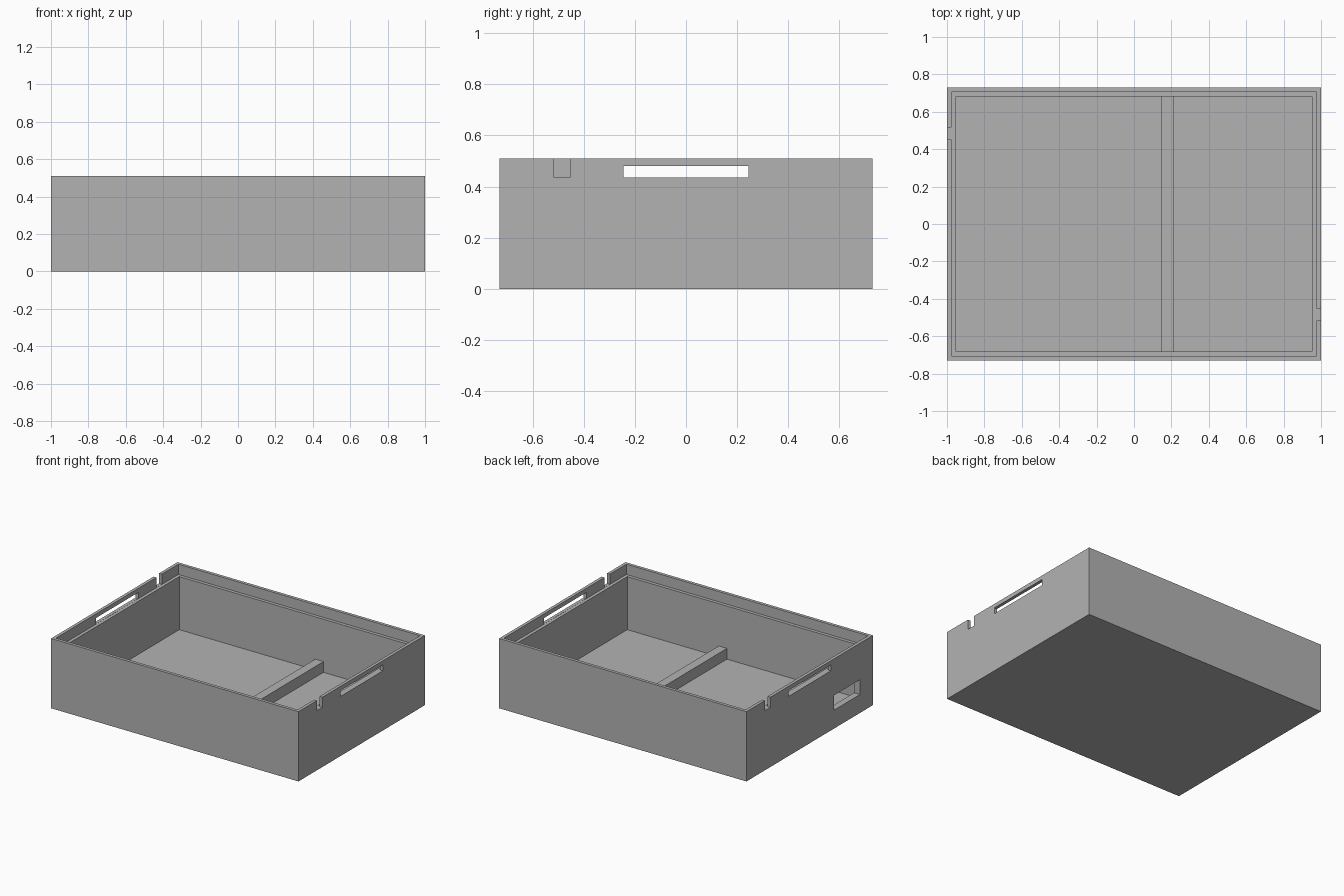
import bpy

cube = bpy.data.objects.get("Cube")
if cube:
    bpy.data.objects.remove(cube, do_unlink=True)

# Single plain grey
grey = bpy.data.materials.new("plain grey")
grey.use_nodes = True
colour = (0.45, 0.45, 0.45, 1)
grey.diffuse_color = colour
grey.node_tree.nodes["Principled BSDF"].inputs["Base Color"].default_value = colour


def box(name, low, high):
    """Axis-aligned box between two corners."""
    bpy.ops.mesh.primitive_cube_add(size=1)
    obj = bpy.context.object
    obj.name = name
    for v in obj.data.vertices:
        v.co = [b if c > 0 else a for c, a, b in zip(v.co, low, high)]
    obj.data.materials.append(grey)
    return obj


def cut(target, low, high):
    """Cut a box-shaped opening out of the target."""
    cutter = box("cutter", low, high)
    cutter.hide_render = True
    mod = target.modifiers.new("opening", "BOOLEAN")
    mod.operation = "DIFFERENCE"
    mod.solver = "EXACT"
    mod.object = cutter
    bpy.context.view_layer.objects.active = target
    bpy.ops.object.modifier_apply(modifier=mod.name)
    bpy.data.objects.remove(cutter, do_unlink=True)


X, Y, TOP = 1.0, 0.73, 0.51
LIP, WALL = 0.023, 0.047
LEDGE, FLOOR = 0.435, 0.047

# Open tray: deep cavity, then a wider recess that leaves the lid ledge
tray = box("tray", (-X, -Y, 0), (X, Y, TOP))
cut(tray, (WALL - X, WALL - Y, FLOOR), (X - WALL, Y - WALL, TOP + 0.1))
cut(tray, (LIP - X, LIP - Y, LEDGE), (X - LIP, Y - LIP, TOP + 0.1))

# Handle slot and cable notch in each end wall, turned half round
for side in (-1, 1):
    x0, x1 = sorted((side * (X + 0.05), side * (X - LIP - 0.01)))
    y0, y1 = sorted((-side * 0.453, -side * 0.516))
    cut(tray, (x0, -0.245, LEDGE + 0.001), (x1, 0.245, 0.48))
    cut(tray, (x0, y0, LEDGE + 0.001), (x1, y1, TOP + 0.1))

# Socket window low in the right end wall
cut(tray, (-X - 0.05, -0.58, 0.135), (WALL - X + 0.05, -0.28, 0.243))

# Low divider across the floor
box("floor_divider", (0.147, WALL - Y, FLOOR), (0.213, Y - WALL, 0.126))
